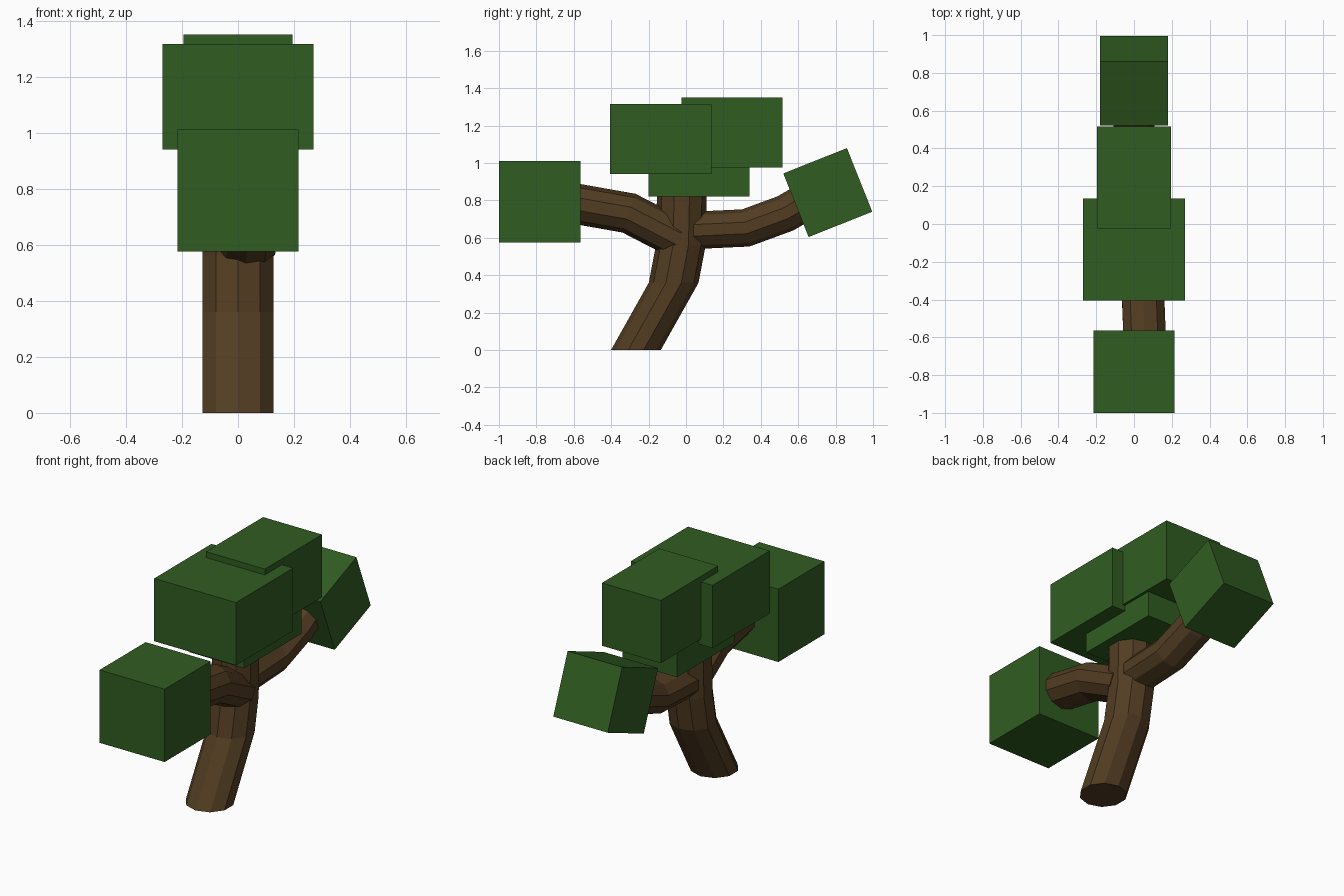
import bpy, bmesh, math
from mathutils import Vector, Matrix

if "Cube" in bpy.data.objects:
    bpy.data.objects.remove(bpy.data.objects["Cube"])

SIDES = 10


def material(name, color):
    m = bpy.data.materials.new(name)
    m.diffuse_color = (*color, 1)
    m.use_nodes = True
    m.node_tree.nodes["Principled BSDF"].inputs["Base Color"].default_value = m.diffuse_color
    return m


bark = material("bark", (0.085, 0.046, 0.016))
leaf = material("leaf", (0.03, 0.108, 0.015))


def finish(bm, name, mat):
    bmesh.ops.recalc_face_normals(bm, faces=bm.faces)
    mesh = bpy.data.meshes.new(name)
    bm.to_mesh(mesh)
    bm.free()
    mesh.materials.append(mat)
    ob = bpy.data.objects.new(name, mesh)
    bpy.context.collection.objects.link(ob)
    return ob


def limb(name, path, rx, rv, level=False):
    """Ten-sided tube along a path, with mitred or level rings."""
    pts = [Vector(p) for p in path]
    bm = bmesh.new()
    rings = []
    for i, p in enumerate(pts):
        side = Vector((0, 1, 0))
        if not level:
            a = (p - pts[i - 1]).normalized() if i else (pts[1] - p).normalized()
            b = (pts[i + 1] - p).normalized() if i < len(pts) - 1 else a
            t = (a + b).normalized()
            side = Vector((0, -t.z, t.y)).normalized() / max(t.dot(a), 0.5)
        ring = []
        for k in range(SIDES):
            ang = math.pi / 2 + 2 * math.pi * k / SIDES
            ring.append(bm.verts.new(p + Vector((rx * math.cos(ang), 0, 0))
                                     + side * rv * math.sin(ang)))
        rings.append(ring)
    for r, s in zip(rings, rings[1:]):
        for k in range(SIDES):
            n = (k + 1) % SIDES
            bm.faces.new((r[k], r[n], s[n], s[k]))
    bm.faces.new(rings[0])
    bm.faces.new(rings[-1])
    return finish(bm, name, bark)


def leaf_block(name, center, size, tilt=0):
    bm = bmesh.new()
    bmesh.ops.create_cube(bm, size=1, matrix=Matrix.Diagonal((*size, 1)))
    ob = finish(bm, name, leaf)
    ob.location = center
    ob.rotation_euler.x = math.radians(tilt)
    return ob


# Trunk and the two branches
limb("trunk", [(0, -0.268, 0), (0, -0.066, 0.36), (0, -0.028, 0.56), (0, -0.02, 0.95)],
     0.134, 0.133, level=True)
limb("front_branch", [(0.02, -0.04, 0.595), (0.045, -0.305, 0.732),
                      (0.055, -0.565, 0.778), (0.06, -0.72, 0.805)], 0.118, 0.108)
limb("back_branch", [(0, 0.0, 0.638), (0, 0.32, 0.653), (0, 0.53, 0.73),
                     (0, 0.72, 0.84)], 0.115, 0.1)

# Foliage blocks
leaf_block("front_leaves", (0, -0.782, 0.793), (0.43, 0.435, 0.435))
leaf_block("crown_front_leaves", (0, -0.135, 1.128), (0.54, 0.54, 0.375))
leaf_block("crown_back_leaves", (0, 0.245, 1.163), (0.39, 0.54, 0.375))
leaf_block("crown_lower_leaves", (0, 0.07, 1.008), (0.36, 0.54, 0.375))
leaf_block("back_leaves", (0, 0.758, 0.842), (0.36, 0.366, 0.366), 21.7)
